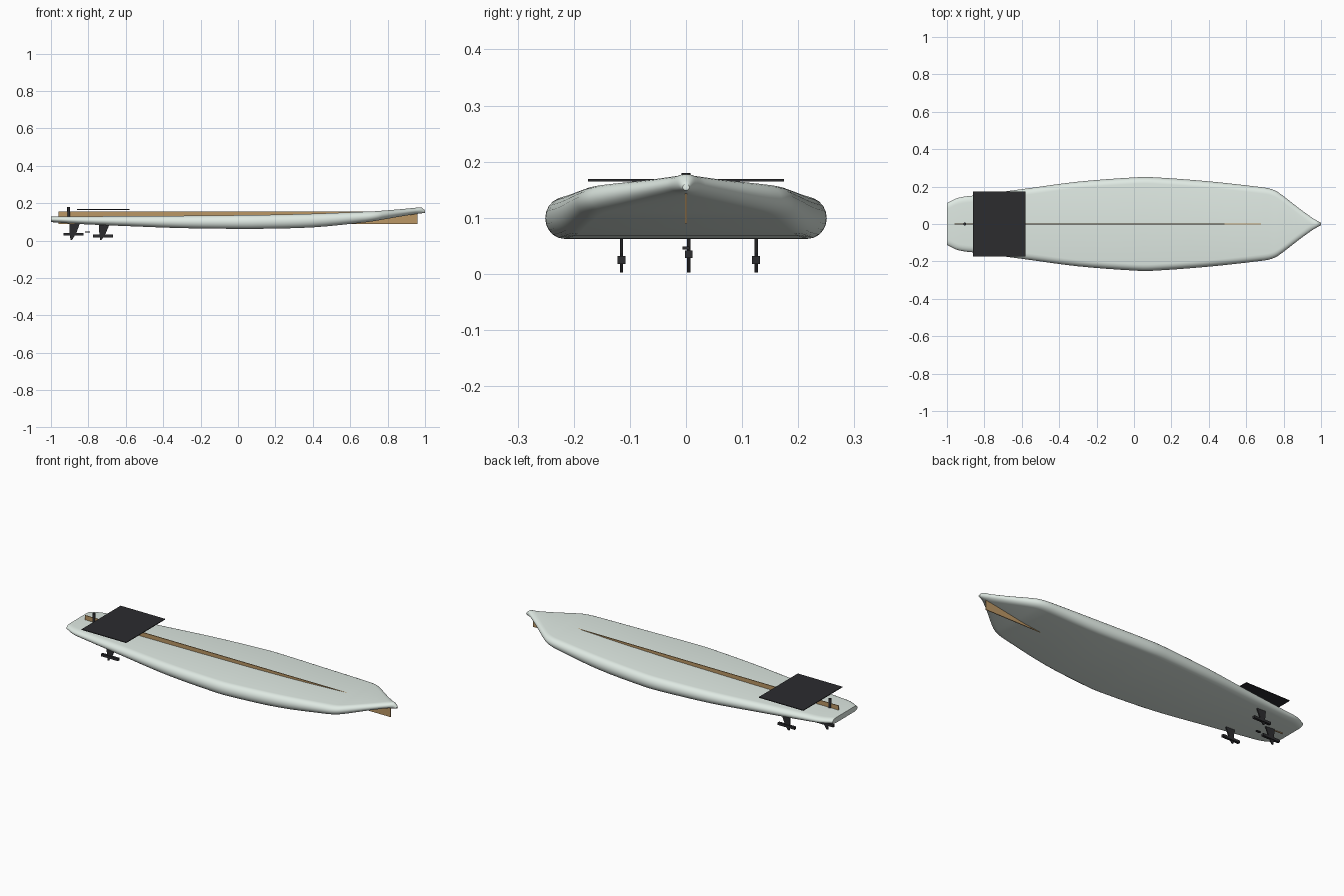
import bpy, bmesh, math

if "Cube" in bpy.data.objects:
    bpy.data.objects.remove(bpy.data.objects["Cube"])

def material(name, rgb):
    m = bpy.data.materials.new(name)
    m.diffuse_color = (*rgb, 1)
    m.use_nodes = True
    m.node_tree.nodes["Principled BSDF"].inputs["Base Color"].default_value = m.diffuse_color
    return m

FOAM = material("pale_foam", (0.74, 0.82, 0.77))
WOOD = material("wood", (0.50, 0.31, 0.13))
DARK = material("dark_rubber", (0.025, 0.025, 0.028))

def finish(bm, name, mat, smooth=None):
    bmesh.ops.recalc_face_normals(bm, faces=bm.faces)
    me = bpy.data.meshes.new(name)
    bm.to_mesh(me)
    bm.free()
    ob = bpy.data.objects.new(name, me)
    bpy.context.collection.objects.link(ob)
    me.materials.append(mat)
    if smooth:
        bpy.ops.object.select_all(action='DESELECT')
        ob.select_set(True)
        bpy.context.view_layer.objects.active = ob
        bpy.ops.object.shade_smooth_by_angle(angle=math.radians(smooth))
    return ob

def box(name, mat, x0, x1, y0, y1, z0, z1):
    bm = bmesh.new()
    bmesh.ops.create_cube(bm, size=1)
    for v in bm.verts:
        v.co = (x0 + (v.co.x + .5) * (x1 - x0), y0 + (v.co.y + .5) * (y1 - y0),
                z0 + (v.co.z + .5) * (z1 - z0))
    return finish(bm, name, mat)

# Board stations: x, half width, bottom z, deck z
STATIONS = [
    (-1.0, .112, .099, .129), (-.94, .140, .095, .130), (-.85, .153, .089, .130),
    (-.6, .186, .078, .131), (-.3, .226, .067, .133), (0, .249, .063, .136),
    (.1, .250, .063, .137), (.4, .228, .071, .144), (.68, .197, .098, .155),
    (.73, .188, .105, .157), (.77, .170, .112, .160), (.88, .086, .131, .169),
    (.95, .035, .142, .176), (.98, .017, .146, .177), (.995, .009, .148, .166),
    (1.0, .006, .149, .160)]

def tangent(i, k):
    a, b = STATIONS[max(i - 1, 0)], STATIONS[min(i + 1, len(STATIONS) - 1)]
    return (b[k] - a[k]) / (b[0] - a[0])

def smooth_stations(steps=4):
    out = []
    for i in range(len(STATIONS) - 1):
        p, q = STATIONS[i], STATIONS[i + 1]
        h = q[0] - p[0]
        for s in range(steps):
            t = s / steps
            row = [p[0] + t * h]
            for k in (1, 2, 3):
                row.append((2*t**3 - 3*t*t + 1) * p[k] + (t**3 - 2*t*t + t) * h * tangent(i, k)
                           + (3*t*t - 2*t**3) * q[k] + (t**3 - t*t) * h * tangent(i + 1, k))
            out.append(row)
    return out + [STATIONS[-1]]

# Board: rounded-rail cross-sections lofted from tail to nose
bm = bmesh.new()
rings = []
N = 10
for x, w, zb, zt in smooth_stations():
    r, c, rail = (zt - zb) / 2, (zt + zb) / 2, min(.034, w * .95)
    half = [(w - rail + rail * math.cos(a), c + r * math.sin(a))
            for a in (-math.pi / 2 + math.pi * j / N for j in range(N + 1))]
    pts = half + [(-y, z) for y, z in reversed(half)]
    rings.append([bm.verts.new((x, y, z)) for y, z in pts])
for a, b in zip(rings, rings[1:]):
    for j in range(len(a)):
        k = (j + 1) % len(a)
        bm.faces.new((a[j], a[k], b[k], b[j]))
bm.faces.new(rings[0])
bm.faces.new(rings[-1])
finish(bm, "board", FOAM, 40)

# Stringer and grip pad
box("stringer", WOOD, -.96, .96, -.002, .002, .09, .155)
box("grip_pad", DARK, -.86, -.58, -.175, .175, .165, .169)

# Fins: swept blade with a fore-and-aft bar
def fin(name, x, y, bar_z, root):
    bm = bmesh.new()
    prof = [(x - .022, root), (x + .036, root), (x + .014, .037), (x - .008, .003),
            (x - .016, .004), (x - .008, .025), (x - .032, .040), (x - .030, .050)]
    prof = [prof[0], prof[1], prof[2], prof[3], prof[4], (x - .020, .045)]
    f = bm.faces.new([bm.verts.new((px, y - .003, pz)) for px, pz in prof])
    ext = bmesh.ops.extrude_face_region(bm, geom=[f])
    bmesh.ops.translate(bm, vec=(0, .006, 0),
                        verts=[v for v in ext["geom"] if isinstance(v, bmesh.types.BMVert)])
    finish(bm, name + "_blade", DARK)
    box(name + "_base", DARK, x - .053, x + .053, y - .007, y + .007, bar_z - .007, bar_z + .007)

fin("center_fin", -.88, .005, .035, .095)
for side, y in (("left", -.115), ("right", .125)):
    fin(side + "_fin", -.722, y, .025, .09)

# Small plug under the tail
box("fin_plug", DARK, -.817, -.790, -.006, .006, .044, .049)

# Leash plug on the deck
bm = bmesh.new()
bmesh.ops.create_cone(bm, cap_ends=True, segments=16, radius1=.008, radius2=.008, depth=.06)
bmesh.ops.translate(bm, vec=(-.905, 0, .15), verts=bm.verts)
finish(bm, "leash_plug", DARK, 40)
